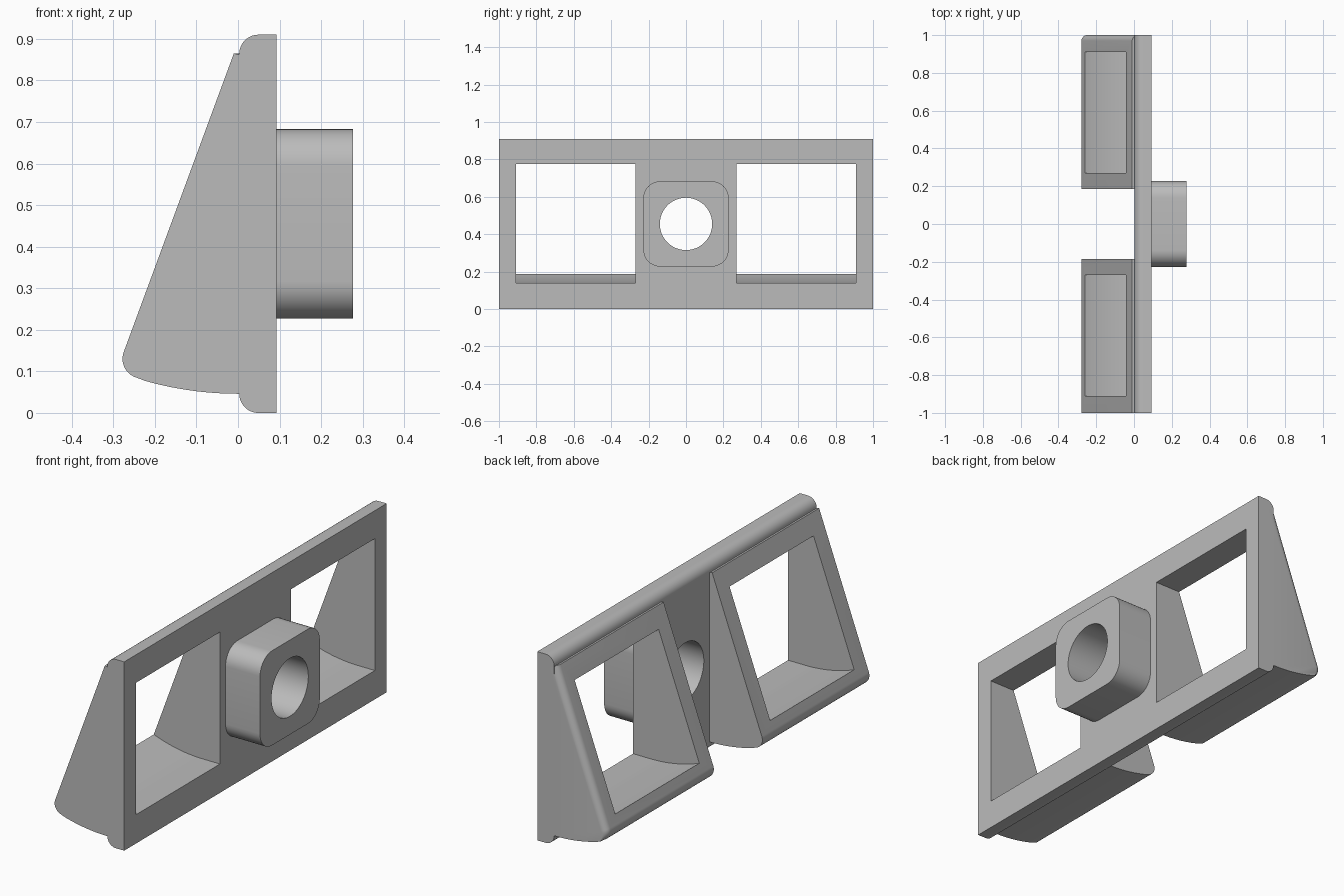
import bpy, bmesh
from math import sin, cos, pi, atan2, sqrt, radians

if "Cube" in bpy.data.objects:
    bpy.data.objects.remove(bpy.data.objects["Cube"], do_unlink=True)

grey = bpy.data.materials.new("plain_grey")
grey.use_nodes = True
grey.diffuse_color = (0.5, 0.5, 0.5, 1)
grey.node_tree.nodes["Principled BSDF"].inputs["Base Color"].default_value = (0.5, 0.5, 0.5, 1)


def loft(name, rings):
    """Solid skinned through matching rings of 3D points, with end caps."""
    bm = bmesh.new()
    loops = [[bm.verts.new(p) for p in ring] for ring in rings]
    n = len(loops[0])
    for a, b in zip(loops, loops[1:]):
        for i in range(n):
            j = (i + 1) % n
            bm.faces.new((a[i], a[j], b[j], b[i]))
    bm.faces.new(loops[0])
    bm.faces.new(loops[-1])
    bmesh.ops.recalc_face_normals(bm, faces=bm.faces)
    mesh = bpy.data.meshes.new(name)
    bm.to_mesh(mesh)
    bm.free()
    mesh.materials.append(grey)
    ob = bpy.data.objects.new(name, mesh)
    bpy.context.collection.objects.link(ob)
    return ob


def arc(cx, cy, r, a0, a1, steps):
    return [(cx + r * cos(a0 + (a1 - a0) * i / steps),
             cy + r * sin(a0 + (a1 - a0) * i / steps)) for i in range(steps + 1)]


def along_y(name, profile, y0, y1):
    return loft(name, [[(x, y, z) for x, z in profile] for y in (y0, y1)])


def along_x(name, profile, x0, x1):
    return loft(name, [[(x, y, z) for y, z in profile] for x in (x0, x1)])


# Shared dimensions
BACK, FACE, HEIGHT, EDGE = 0.003, 0.093, 0.91, 0.046
MID = HEIGHT / 2
FLOOR_R = 0.82
WALL = 0.093
FLOOR_Z = EDGE + FLOOR_R      # centre height of the curved floor
SLANT = atan2(0.36, -0.94)    # outward direction of the slanted side


def housing_profile(d):
    """Wedge outline; d pulls the slanted side and nose inward."""
    cx, cz, r = -0.231, 0.13, 0.047
    end = pi + radians(73)
    pts = [(0.05, EDGE), (0.05, 0.862), (BACK + d, 0.862), (-0.01 + d / 0.94, 0.865)]
    steps = 12
    for i in range(steps + 1):
        t = i / steps
        a = SLANT + (end - SLANT) * t
        rr = r - d * (1 - t ** 3)
        pts.append((cx + rr * cos(a), cz + rr * sin(a)))
    for i in range(1, 13):
        x = -0.245 * (1 - i / 12)
        pts.append((x, FLOOR_Z - sqrt(FLOOR_R ** 2 - x * x)))
    return pts


# Front plate with rounded back edges
plate = along_y("frame", [(FACE, 0), (FACE, HEIGHT)]
                + arc(BACK + EDGE, HEIGHT - EDGE, EDGE, pi / 2, pi, 12)
                + arc(BACK + EDGE, EDGE, EDGE, pi, 1.5 * pi, 12), -1, 1)

# Two wedge housings, one with a rounded outer edge
right_housing = along_y("right_housing", housing_profile(0), -1, -0.185)
R = 0.03
sections = [(0.185, 0)] + [(1 - R + R * sin(k * pi / 12), R * (1 - cos(k * pi / 12)))
                           for k in range(7)]
left_housing = loft("left_housing", [[(x, y, z) for x, z in housing_profile(d)]
                                     for y, d in sections])

# Square boss with rounded corners
S, C = 0.228, 0.09
corners = []
for k, (sy, sz) in enumerate([(1, 1), (-1, 1), (-1, -1), (1, -1)]):
    corners += arc(sy * (S - C), MID + sz * (S - C), C, k * pi / 2, (k + 1) * pi / 2, 10)
boss = along_x("boss", corners, 0.05, 0.277)

# Cutters: window tunnels with a curved floor, and the round bore
tunnel = [(0.3, 0.775), (0.3, EDGE + WALL)]
for i in range(17):
    x = -0.4 * i / 16
    tunnel.append((x, FLOOR_Z - sqrt((FLOOR_R - WALL) ** 2 - x * x)))
tunnel.append((-0.4, 0.775))
cutters = [along_y("window_cutter", tunnel, a, b) for a, b in ((-0.91, -0.27), (0.27, 0.91))]
cutters.append(along_x("bore_cutter", arc(0, MID, 0.14, 0, 2 * pi, 64)[:-1], -0.2, 0.4))

# Join the parts and cut the openings
bpy.ops.object.select_all(action="DESELECT")
bpy.context.view_layer.objects.active = plate
plate.select_set(True)
jobs = [(o, "UNION") for o in (left_housing, right_housing, boss)]
jobs += [(o, "DIFFERENCE") for o in cutters]
for other, op in jobs:
    other.hide_render = True
    mod = plate.modifiers.new("join", "BOOLEAN")
    mod.operation, mod.solver, mod.object = op, "EXACT", other
    bpy.ops.object.modifier_apply(modifier=mod.name)
    bpy.data.objects.remove(other, do_unlink=True)

bpy.ops.object.shade_smooth_by_angle(angle=radians(30))
